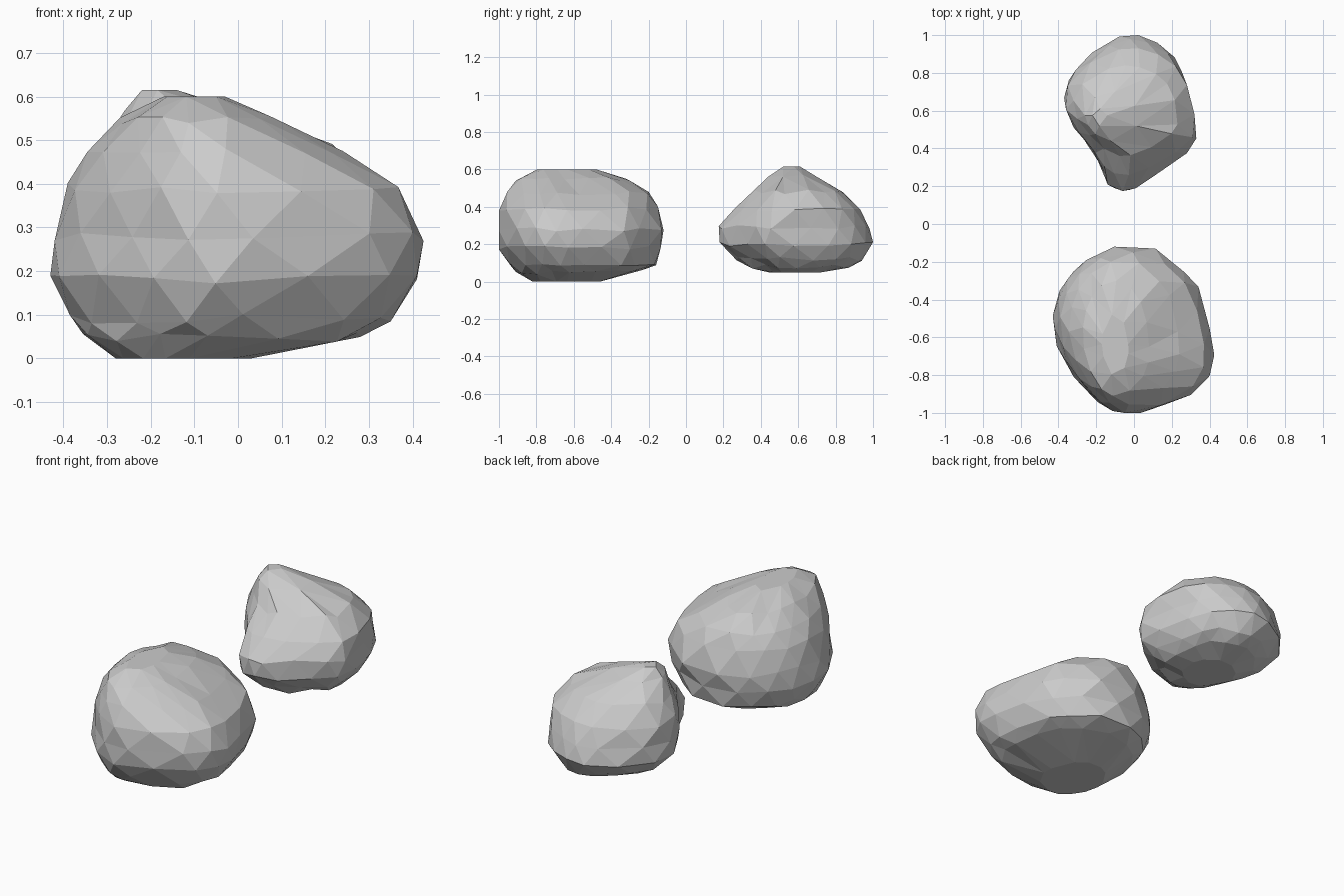
import bpy, bmesh, math, random

if "Cube" in bpy.data.objects:
    bpy.data.objects.remove(bpy.data.objects["Cube"])


def ring_points(outline, ring, odd, rng, rough):
    """Fit the plan outline to one level: (z, xmin, xmax, ymin, ymax, roundness)."""
    z, x0, x1, y0, y1, rnd = ring
    n = len(outline)
    pts = outline
    if odd:  # offset alternate rings half a step for irregular triangles
        pts = [((outline[i][0] + outline[(i + 1) % n][0]) / 2,
                (outline[i][1] + outline[(i + 1) % n][1]) / 2) for i in range(n)]

    def unit(ps):
        xs, ys = [p[0] for p in ps], [p[1] for p in ps]
        cx, cy = (min(xs) + max(xs)) / 2, (min(ys) + max(ys)) / 2
        hx, hy = (max(xs) - min(xs)) / 2, (max(ys) - min(ys)) / 2
        return [((x - cx) / hx, (y - cy) / hy) for x, y in ps]

    mixed = []
    for x, y in unit(pts):
        r = math.hypot(x, y)
        k = (1 - rnd) + rnd / r
        mixed.append((x * k, y * k))
    return [((x0 + x1) / 2 + x * (x1 - x0) / 2,
             (y0 + y1) / 2 + y * (y1 - y0) / 2,
             z + rng.uniform(-rough, rough)) for x, y in unit(mixed)]


def make_rock(name, outline, rings, seed):
    rng = random.Random(seed)
    bm = bmesh.new()
    n = len(outline)
    last = len(rings) - 1
    loops = []
    for k, ring in enumerate(rings):
        rough = 0 if k in (0, last) else 0.012
        loops.append([bm.verts.new(p) for p in ring_points(outline, ring, k % 2, rng, rough)])
    for k in range(last):
        a, b = loops[k], loops[k + 1]
        for i in range(n):
            j = (i + 1) % n
            if k % 2 == 0:
                bm.faces.new((a[i], a[j], b[i]))
                bm.faces.new((a[j], b[j], b[i]))
            else:
                bm.faces.new((a[i], b[j], b[i]))
                bm.faces.new((a[i], a[j], b[j]))
    bm.faces.new(loops[0])
    bm.faces.new(loops[-1])
    # merge crowded vertices into larger chiselled facets
    bmesh.ops.remove_doubles(bm, verts=bm.verts[:], dist=0.05)
    bmesh.ops.triangulate(bm, faces=bm.faces[:])
    bmesh.ops.recalc_face_normals(bm, faces=bm.faces[:])
    mesh = bpy.data.meshes.new(name)
    bm.to_mesh(mesh)
    bm.free()
    obj = bpy.data.objects.new(name, mesh)
    bpy.context.collection.objects.link(obj)
    return obj


# Front boulder: broad and rounded, sloping down to the right
make_rock(
    "front_boulder",
    [(-.11, -.12), (-.26, -.19), (-.36, -.29), (-.41, -.40), (-.43, -.55), (-.37, -.72),
     (-.25, -.88), (-.12, -.985), (.03, -.995), (.30, -.90), (.40, -.80), (.425, -.69),
     (.40, -.55), (.34, -.33), (.26, -.25), (.11, -.13)],
    [(0, -.28, .03, -.82, -.46, .5),
     (.05, -.355, .28, -.91, -.24, .3),
     (.09, -.385, .35, -.945, -.16, .1),
     (.18, -.43, .41, -1, -.135, 0),
     (.28, -.42, .425, -1, -.12, 0),
     (.39, -.39, .37, -1, -.15, .1),
     (.47, -.345, .24, -.955, -.20, .3),
     (.55, -.27, .08, -.91, -.30, .4),
     (.60, -.17, -.03, -.80, -.48, .5)], 3)

# Rear boulder: off-centre peak with a low nose toward the front
make_rock(
    "rear_boulder",
    [(-.02, 1), (.07, .98), (.18, .92), (.25, .83), (.29, .68), (.33, .46), (.28, .38),
     (.14, .28), (.01, .19), (-.06, .175), (-.14, .21), (-.155, .27), (-.22, .40),
     (-.32, .52), (-.37, .68), (-.31, .83), (-.13, .965)],
    [(.05, -.15, .12, .44, .73, .6),
     (.08, -.22, .21, .33, .87, .4),
     (.12, -.28, .27, .27, .94, .2),
     (.20, -.35, .31, .18, 1, 0),
     (.29, -.37, .33, .175, .98, 0),
     (.39, -.36, .32, .26, .93, .2),
     (.48, -.32, .23, .36, .84, .5),
     (.57, -.26, .02, .44, .70, .7),
     (.615, -.22, -.14, .52, .61, .7)], 8)
